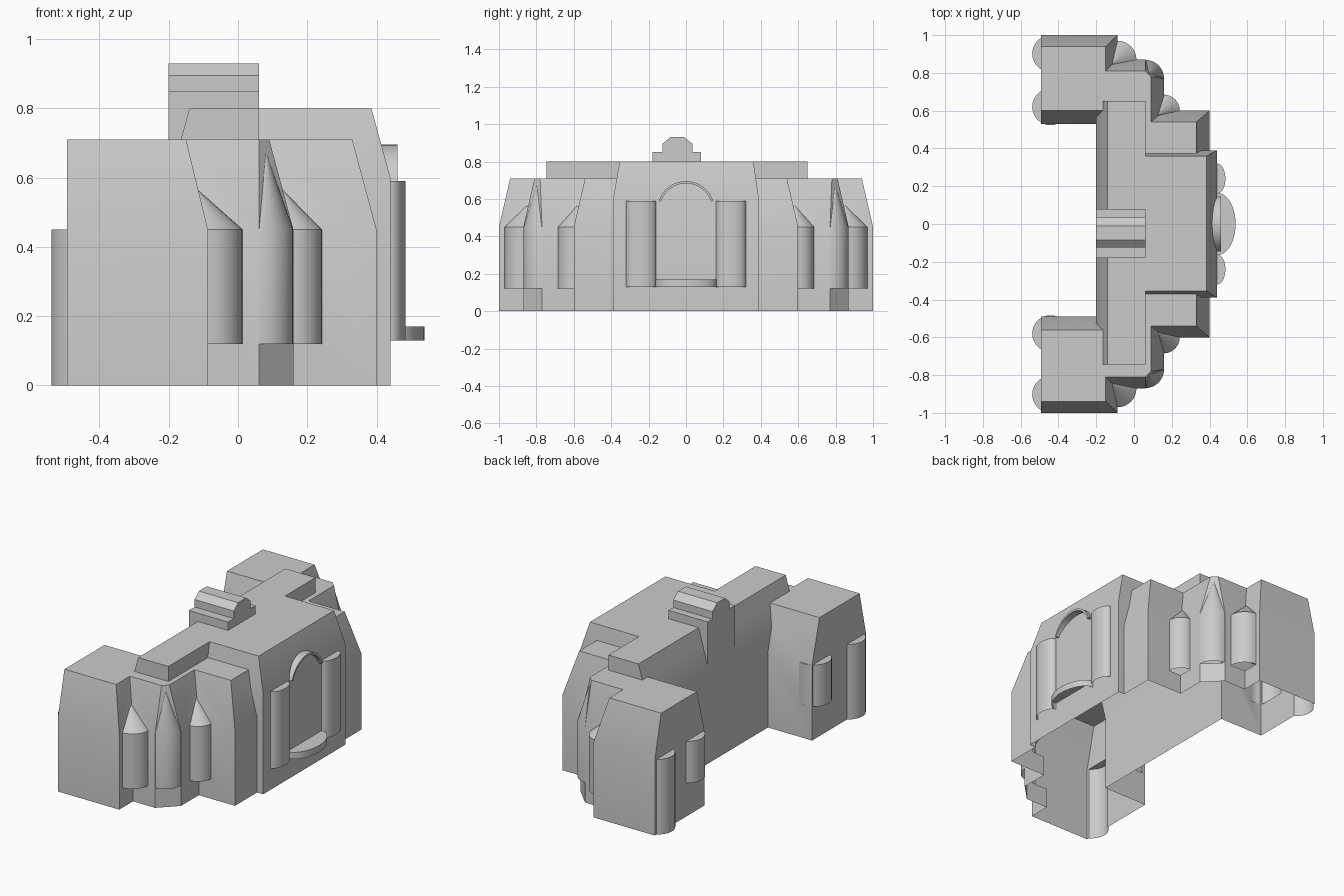
import bpy, bmesh, math
from math import pi, sin, cos

if "Cube" in bpy.data.objects:
    bpy.data.objects.remove(bpy.data.objects["Cube"])

GREY = (0.6, 0.6, 0.6, 1)
stone = bpy.data.materials.new("grey_stone")
stone.use_nodes = True
stone.diffuse_color = GREY
stone.node_tree.nodes["Principled BSDF"].inputs["Base Color"].default_value = GREY


def activate(obj):
    bpy.ops.object.select_all(action="DESELECT")
    bpy.context.view_layer.objects.active = obj
    obj.select_set(True)


def smooth(obj):
    activate(obj)
    bpy.ops.object.shade_smooth_by_angle(angle=math.radians(30))


def open_underside(bm):
    """Remove the faces that look straight down near the ground."""
    bm.normal_update()
    low = [f for f in bm.faces if f.normal.z < -0.9 and f.calc_center_median().z < 0.3]
    bmesh.ops.delete(bm, geom=low, context="FACES")


def loft(name, rings, hollow=False):
    """Skin a stack of equal-length rings of 3D points, capped at the ends."""
    bm = bmesh.new()
    loops = [[bm.verts.new(p) for p in ring] for ring in rings]
    for low, high in zip(loops, loops[1:]):
        for i in range(len(low)):
            j = (i + 1) % len(low)
            bm.faces.new((low[i], low[j], high[j], high[i]))
    bm.faces.new(loops[0][::-1])
    bm.faces.new(loops[-1])
    bmesh.ops.recalc_face_normals(bm, faces=bm.faces)
    if hollow:
        open_underside(bm)
    mesh = bpy.data.meshes.new(name)
    bm.to_mesh(mesh)
    bm.free()
    mesh.materials.append(stone)
    obj = bpy.data.objects.new(name, mesh)
    bpy.context.collection.objects.link(obj)
    smooth(obj)
    return obj


def rect(x0, x1, y0, y1, z):
    return [(x0, y0, z), (x1, y0, z), (x1, y1, z), (x0, y1, z)]


def battered_block(name, base, top, bend, height):
    """Upright walls to the bend, then leaning in to the roof."""
    return loft(name, [rect(*base, 0), rect(*base, bend), rect(*top, height)])


def circle(cx, cy, r, z, n=32):
    return [(cx + r * cos(2 * pi * i / n), cy + r * sin(2 * pi * i / n), z) for i in range(n)]


def column(name, cx, cy, r, z0, z1):
    return loft(name, [circle(cx, cy, r, z0), circle(cx, cy, r, z1)])


def half_column(name, cy, rx, ry, z0, z1, n=20):
    """Half round against the front wall of the centre block."""
    arc = [(i / n - 0.5) * pi for i in range(n + 1)]
    loft(name, [[(0.44 + rx * cos(a), cy + ry * sin(a), z) for a in arc] for z in (z0, z1)], True)


def turret(name, cx, cy, r, tip):
    """Corner column with a cone leaning back against the walls."""
    return loft(name, [circle(cx, cy, r, 0.12), circle(cx, cy, r, 0.45),
                       circle(tip[0], tip[1], 0.001, tip[2])])


def shoulder_ring(z, x, y, r):
    """Outline with the two +x corners cut off."""
    return [(-0.16, -y, z), (x - r, -y, z), (x, r - y, z),
            (x, y - r, z), (x - r, y, z), (-0.16, y, z)]


# Stepped central masses
shell = loft("building_shell", [shoulder_ring(0, 0.16, 0.87, 0.10),
                                shoulder_ring(0.45, 0.16, 0.87, 0.10),
                                shoulder_ring(0.71, 0.09, 0.81, 0.03)])
parts = [
    battered_block("inner_block", (0, 0.40, -0.60, 0.60), (0, 0.33, -0.54, 0.54), 0.45, 0.71),
    battered_block("centre_block", (-0.1, 0.44, -0.39, 0.39), (-0.1, 0.385, -0.355, 0.36),
                   0.60, 0.80)]

# Rear spine with the raised roof strip
spine = [(-0.20, 0), (0.06, 0), (0.06, 0.80), (-0.14, 0.80), (-0.20, 0.585)]
parts.append(loft("rear_spine", [[(x, y, z) for x, z in spine] for y in (-0.745, 0.65)]))

# Wings, turrets and wing columns at both ends
for s, end, inner in ((1, "back", 0.53), (-1, "front", 0.49)):
    ys, yt = sorted((s * inner, s * 1.0)), sorted((s * (inner + 0.07), s * 0.94))
    parts += [
        battered_block(end + "_wing", (-0.493, -0.087, *ys), (-0.493, -0.15, *yt), 0.45, 0.71),
        turret(end + "_outer_turret", -0.087, s * 0.87, 0.10, (-0.118, s * 0.85, 0.565)),
        turret(end + "_corner_turret", 0.06, s * 0.77, 0.099, (0.081, s * 0.798, 0.67)),
        turret(end + "_inner_turret", 0.157, s * 0.60, 0.085, (0.127, s * 0.58, 0.565)),
        column(end + "_wing_outer_column", -0.442, s * 0.902, 0.097, 0, 0.45),
        column(end + "_wing_inner_column", -0.442, s * (inner + 0.09), 0.097, 0.2, 0.45)]
    half_column(end + "_door_column", s * 0.24, 0.044, 0.08, 0.13, 0.59)

# Fuse the masses into one hollow shell
for part in parts:
    union = shell.modifiers.new("fuse", "BOOLEAN")
    union.operation = "UNION"
    union.solver = "EXACT"
    union.object = part
    activate(shell)
    bpy.ops.object.modifier_apply(modifier=union.name)
    bpy.data.objects.remove(part)
bm = bmesh.new()
bm.from_mesh(shell.data)
open_underside(bm)
bm.to_mesh(shell.data)
bm.free()
smooth(shell)

# Roof crest: a stepped profile run across the spine
crest = [(-0.18, 0.55), (-0.18, 0.85), (-0.125, 0.85), (-0.125, 0.895), (-0.085, 0.93),
         (-0.01, 0.93), (0.035, 0.895), (0.035, 0.85), (0.08, 0.85), (0.08, 0.55)]
loft("roof_crest", [[(x, y, z) for y, z in crest] for x in (-0.20, 0.06)])

# Balcony and arch over the doorway
half_column("balcony", 0, 0.098, 0.165, 0.13, 0.17)
span = [math.radians(18 + i * 144 / 24) for i in range(25)]
arch = [(r * cos(a), 0.542 + r * sin(a)) for r, sweep in ((0.153, span), (0.141, span[::-1]))
        for a in sweep]
loft("door_arch", [[(x, y, z) for y, z in arch] for x in (0.40, 0.46)])
